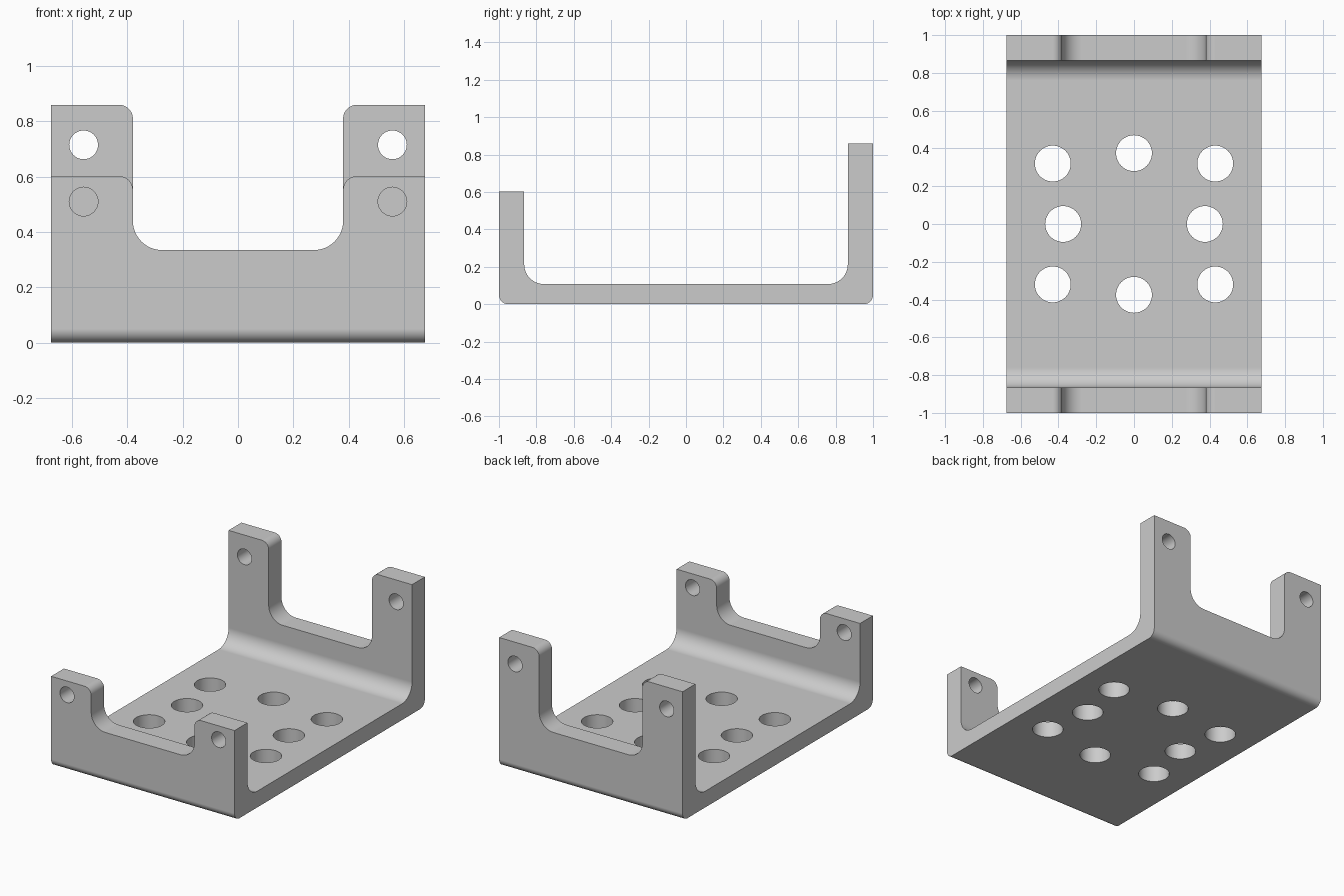
import bpy, bmesh
from math import sin, cos, pi, radians
from mathutils import Vector

if "Cube" in bpy.data.objects:
    bpy.data.objects.remove(bpy.data.objects["Cube"], do_unlink=True)

HALF_W, WALL, BASE = 0.675, 0.135, 0.108
FRONT_TOP, BACK_TOP = 0.602, 0.86
NOTCH_X, NOTCH_Z = 0.38, 0.335


def arc(cx, cy, r, start, end, steps=12):
    """Points on an arc, angles in degrees."""
    angles = [radians(start + (end - start) * i / steps) for i in range(steps + 1)]
    return [(cx + r * cos(a), cy + r * sin(a)) for a in angles]


def prism(name, points, place, push):
    """Extrude a closed 2D outline; place maps 2D to 3D, push is the extrusion."""
    bm = bmesh.new()
    face = bm.faces.new([bm.verts.new(place(a, b)) for a, b in points])
    moved = bmesh.ops.extrude_face_region(bm, geom=[face])["geom"]
    bmesh.ops.translate(bm, vec=Vector(push),
                        verts=[v for v in moved if isinstance(v, bmesh.types.BMVert)])
    bmesh.ops.recalc_face_normals(bm, faces=bm.faces)
    mesh = bpy.data.meshes.new(name)
    bm.to_mesh(mesh)
    bm.free()
    obj = bpy.data.objects.new(name, mesh)
    bpy.context.collection.objects.link(obj)
    return obj


# Bent plate: U-shaped side profile swept across the width
inner = 1 - WALL
R, r = 0.105, 0.05
profile = [(-1, FRONT_TOP)]
profile += arc(-1 + r, r, r, 180, 270)
profile += arc(1 - r, r, r, 270, 360)
profile += [(1, BACK_TOP), (inner, BACK_TOP)]
profile += arc(inner - R, BASE + R, R, 0, -90)
profile += arc(-inner + R, BASE + R, R, 270, 180)
profile += [(-inner, FRONT_TOP)]
bracket = prism("bracket", profile, lambda y, z: (-HALF_W, y, z), (2 * HALF_W, 0, 0))

cutters = []

# Notch and ear screw holes in each end wall
for side, y0, top, hole_z in (("front", -1.1, FRONT_TOP, 0.51),
                              ("back", 0.8, BACK_TOP, 0.715)):
    half = [(NOTCH_X + r, top + 0.1)]
    half += arc(NOTCH_X + r, top - r, r, 90, 180)
    half += arc(NOTCH_X - R, NOTCH_Z + R, R, 0, -90)
    outline = half + [(-x, z) for x, z in reversed(half)]
    place = lambda x, z: (x, y0, z)
    cutters.append(prism(side + "_notch_cutter", outline, place, (0, 0.3, 0)))
    for sx in (-1, 1):
        ring = arc(sx * 0.558, hole_z, 0.052, 0, 360, 40)[:-1]
        cutters.append(prism(side + "_ear_hole_cutter", ring, place, (0, 0.3, 0)))

# Round holes in the base
spots = [(sx * 0.43, sy * 0.32) for sx in (-1, 1) for sy in (-1, 1)]
spots += [(0, 0.375), (0, -0.375), (0.375, 0), (-0.375, 0)]
for x, y in spots:
    ring = arc(x, y, 0.095, 0, 360, 48)[:-1]
    cutters.append(prism("base_hole_cutter", ring, lambda a, b: (a, b, -0.1), (0, 0, 0.3)))

# Apply the cuts, then drop the cutters
bpy.context.view_layer.objects.active = bracket
for cutter in cutters:
    cutter.hide_render = True
    cut = bracket.modifiers.new("cut", "BOOLEAN")
    cut.operation, cut.solver, cut.object = "DIFFERENCE", "EXACT", cutter
    bpy.ops.object.modifier_apply(modifier=cut.name)
    bpy.data.objects.remove(cutter, do_unlink=True)

# Single grey material
grey = bpy.data.materials.new("light_grey")
grey.use_nodes = True
colour = (0.6, 0.6, 0.6, 1)
grey.diffuse_color = colour
grey.node_tree.nodes["Principled BSDF"].inputs["Base Color"].default_value = colour
bracket.data.materials.clear()
bracket.data.materials.append(grey)

# Smooth bends and holes, crisp edges, flat faces kept flat
bpy.ops.object.select_all(action="DESELECT")
bracket.select_set(True)
bpy.ops.object.shade_smooth_by_angle(angle=radians(30))
weighted = bracket.modifiers.new("weighted_normals", "WEIGHTED_NORMAL")
weighted.keep_sharp = True
